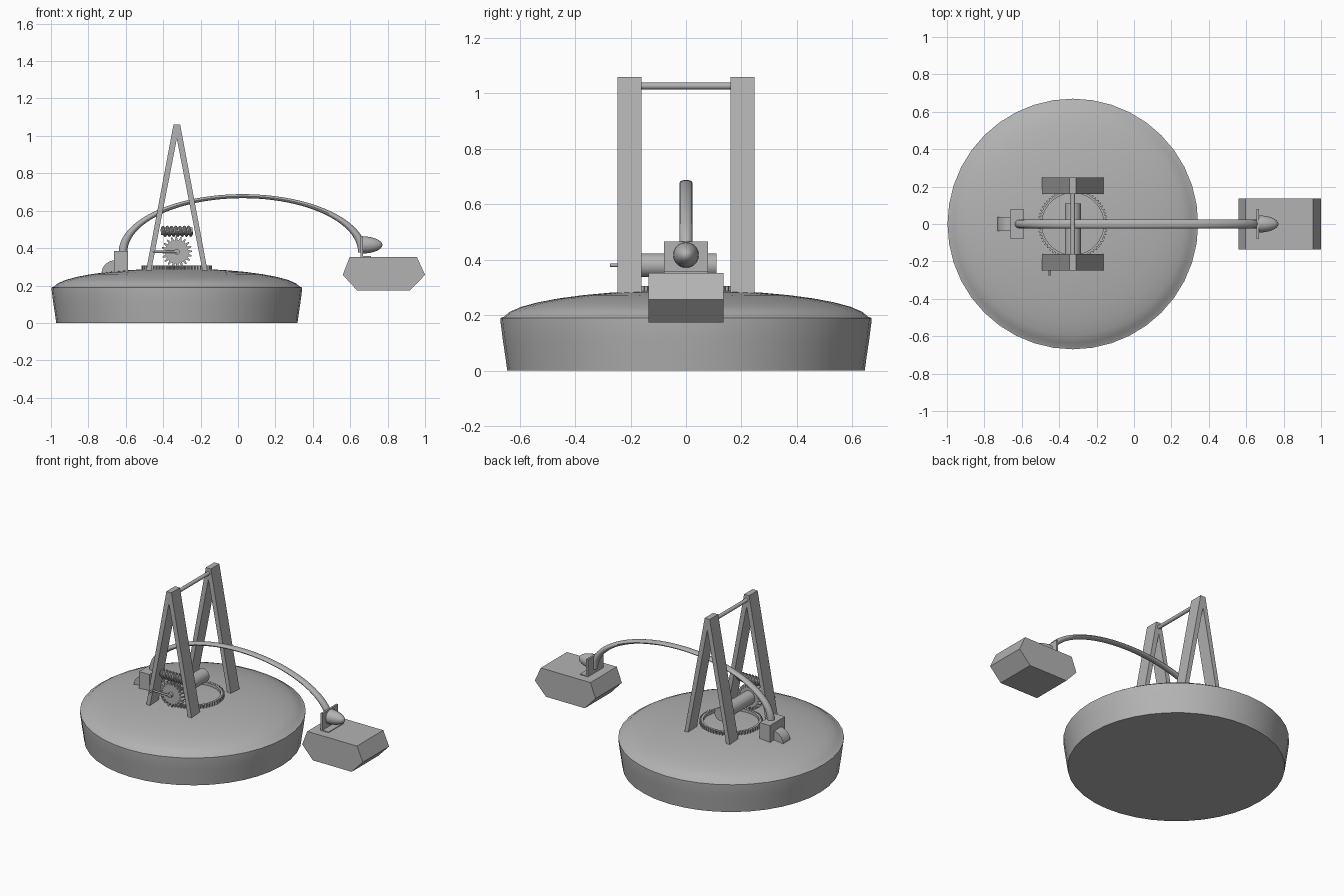
import bpy, bmesh, math
from mathutils import Matrix, Vector

if "Cube" in bpy.data.objects:
    bpy.data.objects.remove(bpy.data.objects["Cube"], do_unlink=True)

CX = -0.327  # shared axis of the base, frame and gears
grey = bpy.data.materials.new("plain_grey")
grey.use_nodes = True
colour = (0.45, 0.45, 0.45, 1)
grey.diffuse_color = colour
grey.node_tree.nodes["Principled BSDF"].inputs["Base Color"].default_value = colour


def finish(name, bm, smooth=False):
    bmesh.ops.recalc_face_normals(bm, faces=bm.faces)
    mesh = bpy.data.meshes.new(name)
    bm.to_mesh(mesh)
    bm.free()
    mesh.materials.append(grey)
    obj = bpy.data.objects.new(name, mesh)
    bpy.context.collection.objects.link(obj)
    if smooth:
        bpy.ops.object.select_all(action='DESELECT')
        obj.select_set(True)
        bpy.context.view_layer.objects.active = obj
        bpy.ops.object.shade_smooth_by_angle(angle=math.radians(35))
    return obj


def box(name, lo, hi):
    lo, hi = Vector(lo), Vector(hi)
    bm = bmesh.new()
    bmesh.ops.create_cube(bm, size=1)
    bmesh.ops.scale(bm, vec=hi - lo, verts=bm.verts)
    bmesh.ops.translate(bm, vec=(lo + hi) / 2, verts=bm.verts)
    return finish(name, bm)


def rod(name, a, b, radius, sides=24):
    a, b = Vector(a), Vector(b)
    bm = bmesh.new()
    turn = (b - a).to_track_quat('Z', 'Y').to_matrix().to_4x4()
    bmesh.ops.create_cone(bm, cap_ends=True, segments=sides, radius1=radius, radius2=radius,
                          depth=(b - a).length, matrix=Matrix.Translation((a + b) / 2) @ turn)
    return finish(name, bm, True)


def prism(name, outline, y0, y1, smooth=False):
    """Extrude an (x, z) outline along y."""
    bm = bmesh.new()
    face = bm.faces.new([bm.verts.new((x, y0, z)) for x, z in outline])
    new = bmesh.ops.extrude_face_region(bm, geom=[face])["geom"]
    bmesh.ops.translate(bm, vec=(0, y1 - y0, 0), verts=[v for v in new if isinstance(v, bmesh.types.BMVert)])
    return finish(name, bm, smooth)


def tooth_radius(i, root, tip):
    return tip if i % 4 < 2 else root


def sweep(name, rings, closed=False):
    """Skin a list of equal-length vertex rings."""
    bm = bmesh.new()
    rows = [[bm.verts.new(p) for p in ring] for ring in rings]
    pairs = list(zip(rows, rows[1:])) + ([(rows[-1], rows[0])] if closed else [])
    for a, b in pairs:
        for i in range(len(a)):
            j = (i + 1) % len(a)
            bm.faces.new((a[i], a[j], b[j], b[i]))
    if not closed:
        bm.faces.new(rows[0])
        bm.faces.new(rows[-1])
    return finish(name, bm, True)


# Round base with tapered wall, thin rim and shallow dome
profile = [(0.645, 0), (0.652, 0.05), (0.661, 0.11), (0.67, 0.18), (0.67, 0.19)]
for k in range(0, 9):
    a = math.radians(6 + k * 10)
    profile.append((0.662 * math.cos(a), 0.182 + 0.109 * math.sin(a)))
steps = [math.tau * i / 40 for i in range(40)]
sweep("domed_base", [[(CX + r * math.cos(a), r * math.sin(a), z) for a in steps] for r, z in profile])

# Two A-shaped frames and the bar between them
frame = [(-0.165, 0.275), (-0.018, 1.06), (0.018, 1.06), (0.165, 0.275), (0.138, 0.275), (0, 0.985), (-0.138, 0.275)]
for side, label in ((-1, "front"), (1, "back")):
    prism(label + "_frame", [(CX + x, z) for x, z in frame], side * 0.16, side * 0.248)
rod("top_bar", (CX, -0.17, 1.027), (CX, 0.17, 1.027), 0.012)

# Flat toothed ring on the dome
count = 60 * 4
bm = bmesh.new()
rows = []
for i in range(count):
    a = math.tau * i / count
    c, s, r = math.cos(a), math.sin(a), tooth_radius(i, 0.176, 0.188)
    rows.append([bm.verts.new((CX + q * c, q * s, z)) for q, z in ((0.165, 0.28), (r, 0.28), (r, 0.306), (0.165, 0.306))])
for i in range(count):
    a, b = rows[i], rows[(i + 1) % count]
    for j in range(4):
        bm.faces.new((a[j], a[(j + 1) % 4], b[(j + 1) % 4], b[j]))
finish("toothed_ring", bm)

# Upright gear, drum, crank and worm screw
gear = []
for i in range(20 * 4):
    a, r = math.tau * i / 80, tooth_radius(i, 0.062, 0.082)
    gear.append((CX + r * math.cos(a), 0.38 + r * math.sin(a)))
prism("upright_gear", gear, -0.225, -0.185)
rod("drum", (CX, -0.19, 0.38), (CX, 0.11, 0.38), 0.043, 32)
rod("crank_hub", (CX, -0.245, 0.38), (CX, -0.19, 0.38), 0.015)
rod("crank_arm", (CX, -0.242, 0.38), (-0.455, -0.242, 0.38), 0.006, 12)
rod("crank_pin", (-0.45, -0.275, 0.38), (-0.45, -0.236, 0.38), 0.006, 12)
turns, per = 7, 16
worm = []
for i in range(turns * per + 1):
    a, x = math.tau * i / per, CX - 0.08 + 0.16 * i / (turns * per)
    ring = []
    for j in range(8):
        t = math.tau * j / 8
        r = 0.022 + 0.008 * math.cos(t)
        ring.append((x + 0.008 * math.sin(t), -0.205 + r * math.cos(a), 0.49 + r * math.sin(a)))
    worm.append(ring)
sweep("worm_thread", worm)
rod("worm_core", (CX - 0.085, -0.205, 0.49), (CX + 0.085, -0.205, 0.49), 0.019)

# Arched arm: half a ring, flattened in height
arm = []
for i in range(49):
    a = math.pi * i / 48
    ring = []
    for j in range(16):
        t = math.tau * j / 16
        r = 0.64 + 0.023 * math.cos(t)
        ring.append((0.025 + r * math.cos(a), 0.023 * math.sin(t), 0.377 + 0.47 * r * math.sin(a)))
    arm.append(ring)
sweep("arched_arm", arm)

# Arm mount with rounded block behind it
box("arm_mount", (-0.663, -0.078, 0.24), (-0.588, 0.078, 0.385))
quarter = [(-0.66, 0.23), (-0.73, 0.23)]
quarter += [(-0.66 - 0.07 * math.cos(a), 0.262 + 0.072 * math.sin(a)) for a in [math.pi / 2 * i / 10 for i in range(11)]]
prism("rounded_block", quarter, -0.037, 0.037, True)

# Hanging six-sided weight with bracket and pointed cap
prism("weight", [(0.597, 0.352), (0.957, 0.352), (1, 0.257), (0.919, 0.173), (0.638, 0.173), (0.56, 0.257)], -0.136, 0.136)
box("bracket_plate", (0.655, -0.08, 0.345), (0.668, 0.08, 0.466))
box("bracket_foot", (0.655, -0.08, 0.345), (0.712, 0.08, 0.357))
nose = []
for i in range(10):
    a = math.pi / 2 * i / 9.3
    r = 0.046 * math.cos(a)
    nose.append([(0.662 + 0.11 * math.sin(a), r * math.cos(t), 0.417 + r * math.sin(t))
                 for t in [math.tau * j / 24 for j in range(24)]])
sweep("pointed_cap", nose)
